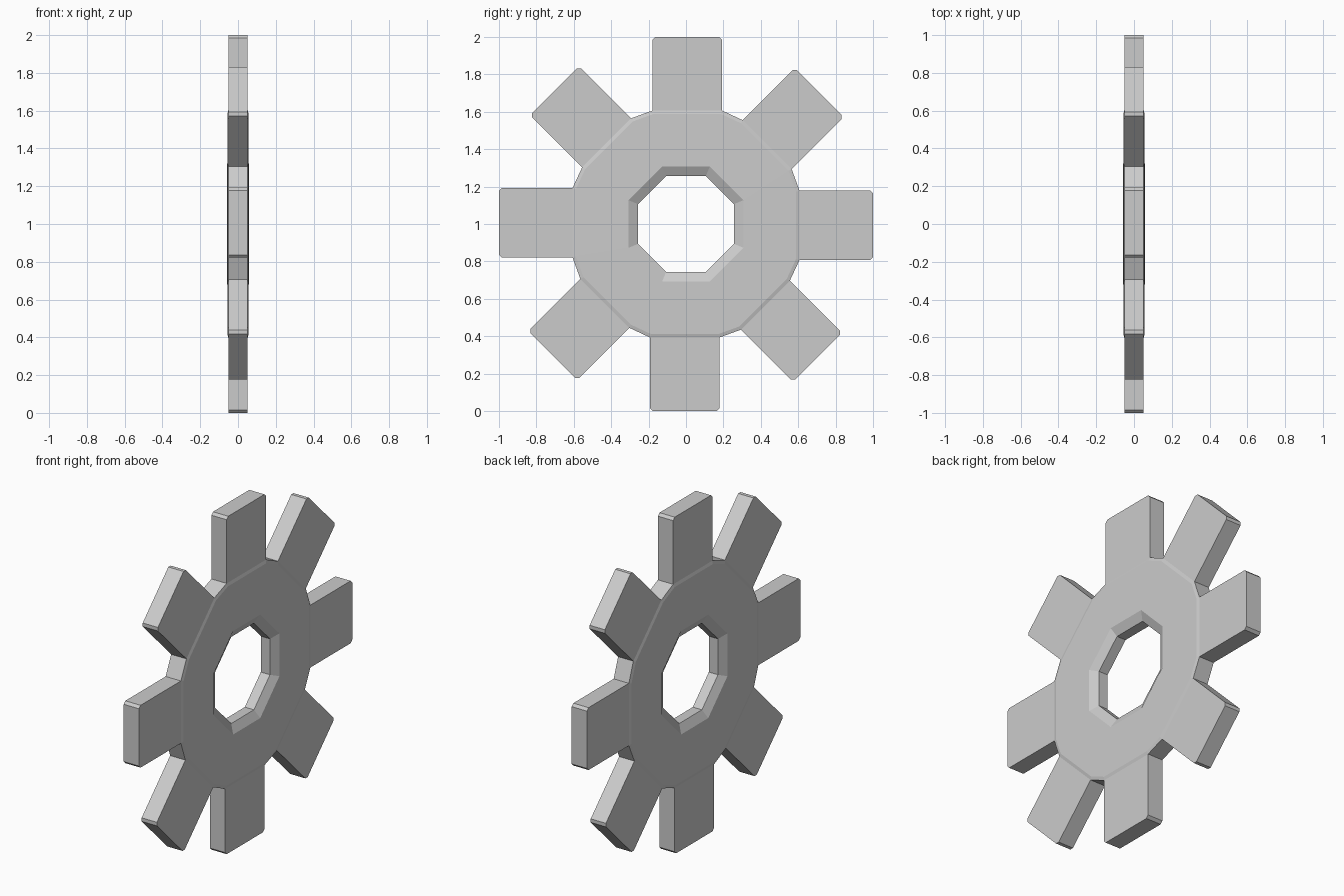
import bpy, bmesh
from math import sin, cos, radians, tan

if "Cube" in bpy.data.objects:
    bpy.data.objects.remove(bpy.data.objects["Cube"])

TEETH = 8
STEP = 360 / TEETH
HALF = 0.185        # half tooth width
SHIFT = -0.007      # slight sideways lean of the teeth
CORNER = tan(radians(STEP / 2))
bm = bmesh.new()


def point(k, t, r, x):
    """Vertex at radius r and sideways offset t in the frame of tooth k."""
    a = radians(k * STEP)
    return bm.verts.new((x, r * cos(a) - t * sin(a), 1 + r * sin(a) + t * cos(a)))


def bore_ring(apothem, x):
    """Octagon whose flats face the teeth."""
    return [point(k, apothem * CORNER, apothem, x) for k in range(TEETH)]


def hub_ring(scale, x):
    """Pairs of points at the tooth roots."""
    return [point(k, (s * HALF + SHIFT) * scale, 0.607 * scale, x)
            for k in range(TEETH) for s in (-1, 1)]


def strip(a, b):
    n = len(a)
    for i in range(n):
        j = (i + 1) % n
        bm.faces.new((a[i], a[j], b[j], b[i]))


# Tooth outline beyond the root, with clipped tip corners
tip = [(-HALF, 0.985), (-HALF + 0.015, 1.0), (HALF - 0.015, 1.0), (HALF, 0.985)]
walls, outlines, roots = [], [], []

for side in (-1, 1):
    # Bore wall edge, bore chamfer and raised hub face
    wall = bore_ring(0.257, side * 0.03)
    lip = bore_ring(0.307, side * 0.057)
    crease = hub_ring(0.97, side * 0.055)
    root = hub_ring(1.0, side * 0.05)
    strip(wall, lip)
    strip(crease, root)
    outline = []
    for k in range(TEETH):
        left, right = crease[2 * k], crease[2 * k + 1]
        bm.faces.new((lip[k - 1], lip[k], right, left))
        bm.faces.new((lip[k], crease[(2 * k + 2) % (2 * TEETH)], right))
        # Flat face of the tooth
        loop = [root[2 * k]] + [point(k, t + SHIFT, r, side * 0.05) for t, r in tip] + [root[2 * k + 1]]
        bm.faces.new(loop)
        outline += loop
    walls.append(wall)
    outlines.append(outline)

# Join both sides: bore wall, then tooth flanks, tips and valley floors
strip(*walls)
strip(*outlines)

bmesh.ops.recalc_face_normals(bm, faces=bm.faces)
mesh = bpy.data.meshes.new("gear_wheel")
bm.to_mesh(mesh)
bm.free()
gear = bpy.data.objects.new("gear_wheel", mesh)
bpy.context.collection.objects.link(gear)
